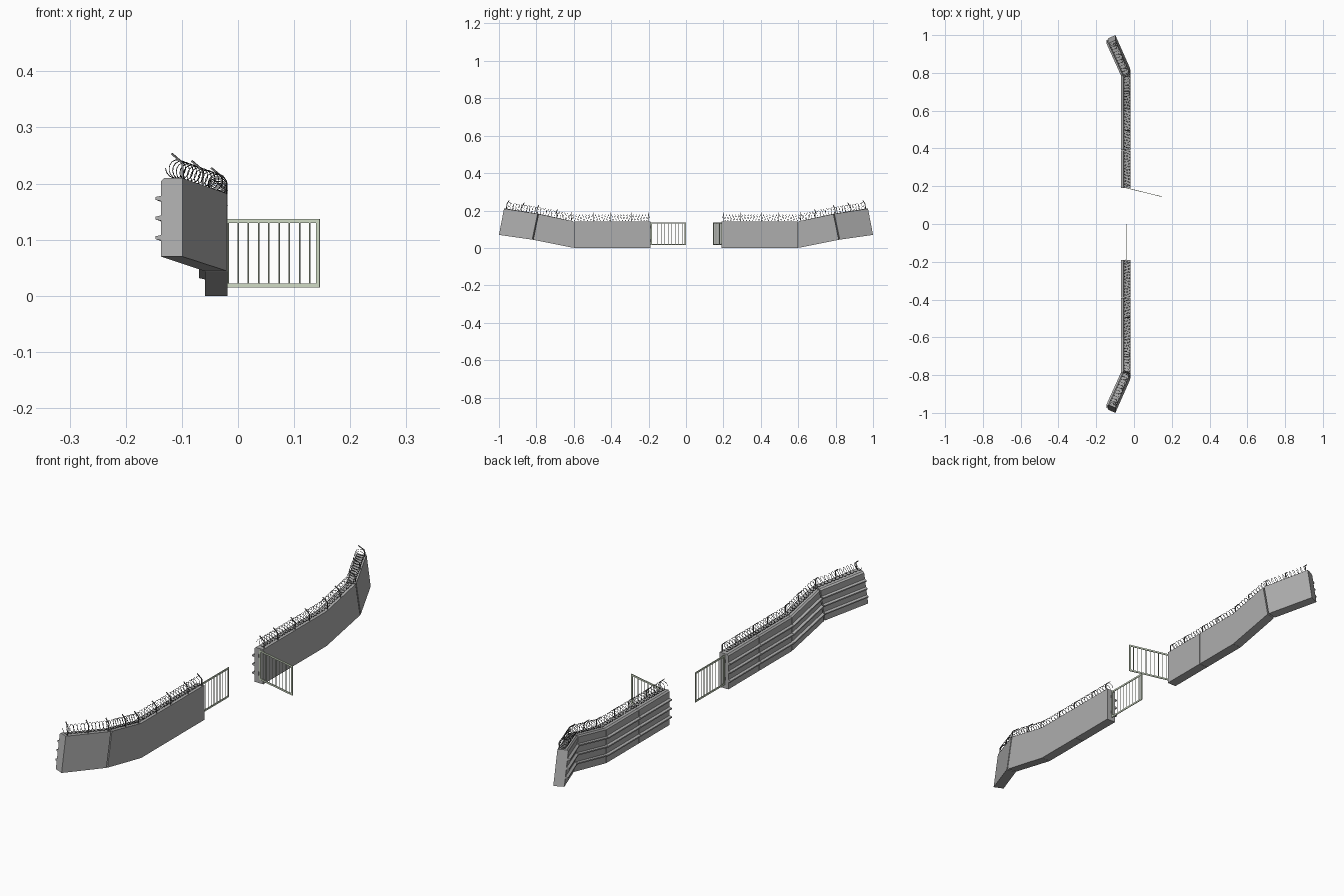
import bpy, bmesh, math
from mathutils import Vector, Matrix

if "Cube" in bpy.data.objects:
    bpy.data.objects.remove(bpy.data.objects["Cube"])

# Wall stations: front-bottom point, up vector (full height), vector through the thickness
STATIONS = [
    ((-.019, .19, 0), (0, 0, .142), (-.04, 0, 0)),
    ((-.019, .39, 0), (0, 0, .142), (-.04, 0, 0)),
    ((-.019, .60, 0), (0, 0, .142), (-.04, 0, 0)),
    ((-.019, .82, .044), (0, -.029, .138), (-.04, -.009, 0)),
    ((-.099, 1.0, .070), (0, -.027, .140), (-.038, -.017, 0)),
]
STATIONS = [tuple(Vector(v) for v in s) for s in STATIONS]
GAPS = [0, .003, .002, .014, 0]      # seam half-width as fraction of a panel
CONCRETE = (.42, .42, .42, 1)
STEEL = (.2, .2, .2, 1)
BLACK_WIRE = (.03, .03, .03, 1)
GREEN = (.62, .70, .55, 1)


def paint(ob, color):
    key = "paint_%d_%d" % (color[0] * 100, color[2] * 100)
    mat = bpy.data.materials.get(key) or bpy.data.materials.new(key)
    mat.diffuse_color = color
    mat.use_nodes = True
    mat.node_tree.nodes["Principled BSDF"].inputs["Base Color"].default_value = mat.diffuse_color
    ob.data.materials.append(mat)


def frame(t):
    i = min(int(t), len(STATIONS) - 2)
    a, b = STATIONS[i], STATIONS[i + 1]
    return [p.lerp(q, t - i) for p, q in zip(a, b)]


def point(t, n, u, s):
    f, up, nn = frame(t)
    p = f + nn * n + up * u
    return Vector((p.x, p.y * s, p.z))


def finish(bm, name, color):
    bmesh.ops.recalc_face_normals(bm, faces=bm.faces)
    me = bpy.data.meshes.new(name)
    bm.to_mesh(me)
    bm.free()
    ob = bpy.data.objects.new(name, me)
    bpy.context.collection.objects.link(ob)
    paint(ob, color)


def loft(bm, profile, t0, t1, s):
    rings = [[bm.verts.new(point(t, n, u, s)) for n, u in profile] for t in (t0, t1)]
    k = len(profile)
    for i in range(k):
        j = (i + 1) % k
        bm.faces.new((rings[0][i], rings[0][j], rings[1][j], rings[1][i]))
    bm.faces.new(rings[0])
    bm.faces.new(rings[1])


def box(bm, size, matrix):
    bmesh.ops.create_cube(bm, size=1, matrix=matrix @ Matrix.Diagonal((*size, 1)))


def bar(bm, a, b, w):
    d = b - a
    rot = d.to_track_quat('Z', 'Y').to_matrix().to_4x4()
    box(bm, (w, w, d.length), Matrix.Translation((a + b) / 2) @ rot)


def wire(name, pts, radius):
    cu = bpy.data.curves.new(name, 'CURVE')
    cu.dimensions = '3D'
    cu.bevel_depth = radius
    cu.bevel_resolution = 0
    sp = cu.splines.new('POLY')
    sp.points.add(len(pts) - 1)
    for q, p in zip(sp.points, pts):
        q.co = (*p, 1)
    ob = bpy.data.objects.new(name, cu)
    bpy.context.collection.objects.link(ob)
    paint(ob, BLACK_WIRE)


WALL = [(0, 0), (1, 0), (1, .96), (.85, 1), (0, 1)]
for s, side in ((1, "back"), (-1, "front")):
    # Concrete panels with three tapered rails on the rear face
    for i in range(4):
        t0, t1 = i + GAPS[i], i + 1 - GAPS[i + 1]
        bm = bmesh.new()
        loft(bm, WALL, t0, t1, s)
        finish(bm, f"{side}_wall_panel_{i + 1}", CONCRETE)
        bm = bmesh.new()
        for u in (.24, .49, .74):
            loft(bm, [(.98, u - .035), (1.26, u - .018), (1.26, u + .018), (.98, u + .035)], t0, t1, s)
        finish(bm, f"{side}_wall_rails_{i + 1}", CONCRETE)

    # Bent brackets that carry the wire
    bm = bmesh.new()
    for t in (.06, .5, 1.06, 1.5, 2.06, 2.5, 3.06, 3.5, 3.95):
        knee = point(t, .1, 1.2, s)
        bar(bm, point(t, .1, .97, s), knee, .003)
        bar(bm, knee, point(t, .6, 1.32, s), .003)
    finish(bm, f"{side}_wire_brackets", STEEL)

    # Coiled wire along the wall top
    pts, turns, steps = [], 48, 14
    for k in range(turns * steps + 1):
        t = .03 + 3.94 * k / (turns * steps)
        a = 2 * math.pi * k / steps
        pts.append(point(t, .43 + .43 * math.cos(a), 1.13 + .122 * math.sin(a), s))
    wire(f"{side}_wire_coil", pts, .0008)


# Barred gate leaf, local x running away from the hinge
def gate(name, hinge, angle, length):
    m = Matrix.Translation(hinge) @ Matrix.Rotation(angle, 4, 'Z')
    z0, z1, w, d = .015, .137, .007, .003
    bm = bmesh.new()
    for z in (z0 + w / 2, z1 - w / 2):
        box(bm, (length, d, w), m @ Matrix.Translation((length / 2, 0, z)))
    for x in (w / 2, length - w / 2):
        box(bm, (w, d, z1 - z0 - 2 * w), m @ Matrix.Translation((x, 0, (z0 + z1) / 2)))
    finish(bm, name + "_frame", GREEN)
    bm = bmesh.new()
    for k in range(1, 10):
        bmesh.ops.create_cone(bm, cap_ends=True, segments=6, radius1=.0014, radius2=.0014,
                              depth=z1 - z0 - w,
                              matrix=m @ Matrix.Translation((length * k / 10, 0, (z0 + z1) / 2)))
    finish(bm, name + "_bars", GREEN)
    # Hinge knuckles
    bm = bmesh.new()
    for z in (.04, .112):
        bmesh.ops.create_cone(bm, cap_ends=True, segments=8, radius1=.003, radius2=.003,
                              depth=.014, matrix=m @ Matrix.Translation((0, 0, z)))
    finish(bm, name + "_hinges", STEEL)


gate("closed_gate", (-.042, -.19, 0), math.pi / 2, .19)
gate("open_gate", (-.036, .19, 0), math.atan2(-.045, .182), .1875)
